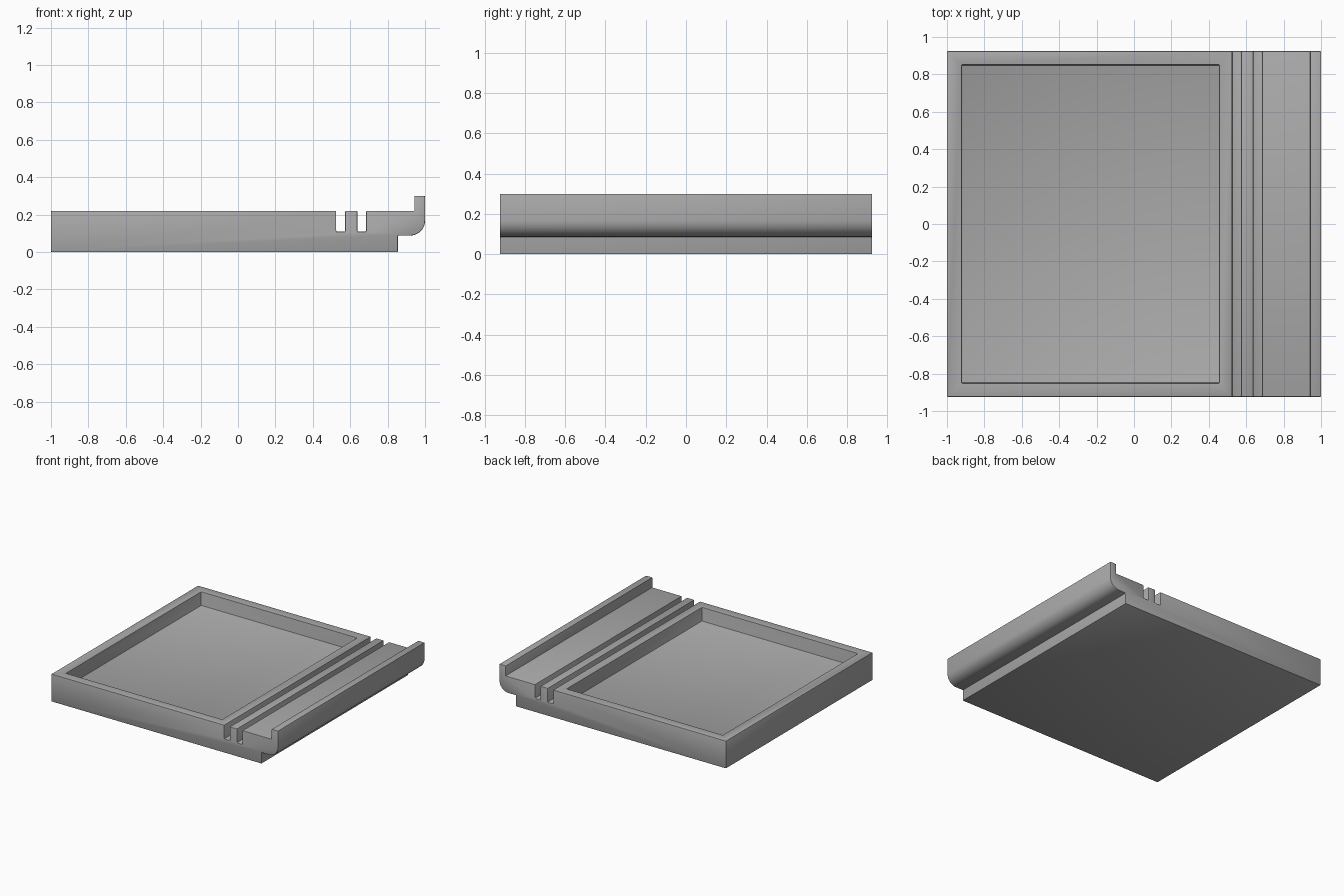
import bpy, bmesh, math

cube = bpy.data.objects.get("Cube")
if cube:
    bpy.data.objects.remove(cube, do_unlink=True)

grey = bpy.data.materials.new("plain_grey")
grey.use_nodes = True
colour = (0.4, 0.4, 0.4, 1)
grey.diffuse_color = colour
grey.node_tree.nodes["Principled BSDF"].inputs["Base Color"].default_value = colour

HALF_DEPTH = 0.925
TOP, LIP_TOP, GROOVE_FLOOR, STEP = 0.22, 0.3, 0.11, 0.088
RADIUS = 0.08


def new_object(name, bm):
    bmesh.ops.recalc_face_normals(bm, faces=bm.faces)
    mesh = bpy.data.meshes.new(name)
    bm.to_mesh(mesh)
    bm.free()
    mesh.materials.append(grey)
    obj = bpy.data.objects.new(name, mesh)
    bpy.context.collection.objects.link(obj)
    return obj


def groove(right, left):
    return [(right, TOP), (right, GROOVE_FLOOR), (left, GROOVE_FLOOR), (left, TOP)]


# Side profile: foot, rounded overhang, raised lip and two grooves
profile = [(-1, 0), (0.855, 0), (0.855, STEP)]
for i in range(13):
    a = math.radians(-90 + 90 * i / 12)
    profile.append((1 - RADIUS + RADIUS * math.cos(a),
                    STEP + RADIUS + RADIUS * math.sin(a)))
profile += [(1, LIP_TOP), (0.943, LIP_TOP), (0.943, TOP)]
profile += groove(0.685, 0.638) + groove(0.573, 0.525)
profile.append((-1, TOP))

# Tray body
bm = bmesh.new()
face = bm.faces.new([bm.verts.new((x, -HALF_DEPTH, z)) for x, z in profile])
side = bmesh.ops.extrude_face_region(bm, geom=[face])
moved = [g for g in side["geom"] if isinstance(g, bmesh.types.BMVert)]
bmesh.ops.translate(bm, verts=moved, vec=(0, 2 * HALF_DEPTH, 0))
tray = new_object("tray_body", bm)

# Hidden cutter for the shallow rectangular pocket
bm = bmesh.new()
bmesh.ops.create_cube(bm, size=1)
bmesh.ops.scale(bm, verts=bm.verts, vec=(1.375, 1.7, 0.3))
bmesh.ops.translate(bm, verts=bm.verts, vec=(-0.2325, 0, GROOVE_FLOOR + 0.15))
cutter = new_object("pocket_cutter", bm)
cutter.hide_render = True

cut = tray.modifiers.new("pocket", "BOOLEAN")
cut.operation = "DIFFERENCE"
cut.solver = "EXACT"
cut.object = cutter

# Tiny softened edges
bevel = tray.modifiers.new("soft_edges", "BEVEL")
bevel.width = 0.005
bevel.segments = 2
bevel.limit_method = "ANGLE"
bevel.angle_limit = math.radians(40)

# Bake the modifiers, then remove the cutter
bpy.ops.object.select_all(action="DESELECT")
tray.select_set(True)
bpy.context.view_layer.objects.active = tray
for name in ("pocket", "soft_edges"):
    bpy.ops.object.modifier_apply(modifier=name)
bpy.data.objects.remove(cutter, do_unlink=True)
bpy.ops.object.shade_smooth_by_angle(angle=math.radians(30))
